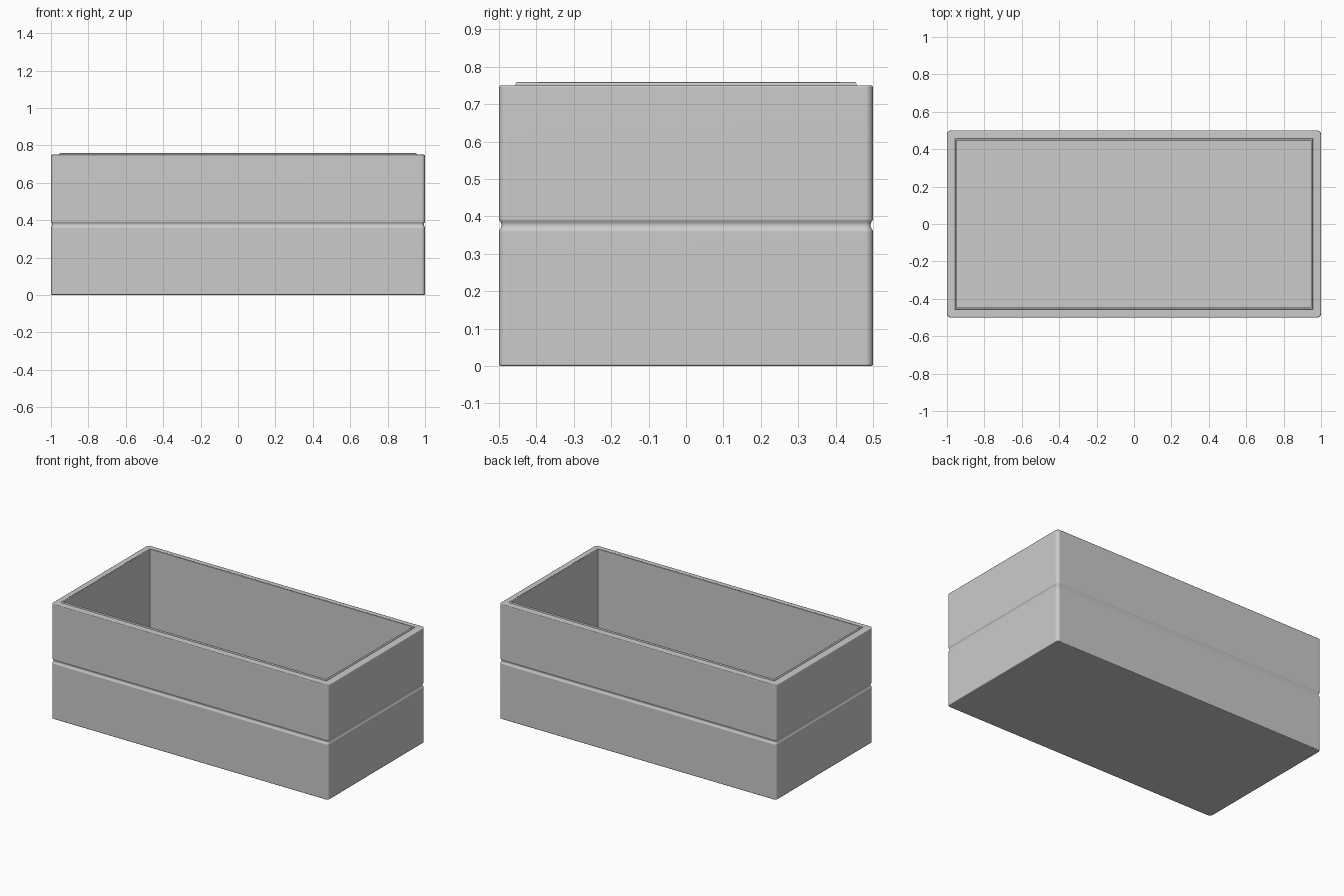
import bpy, bmesh, math

if "Cube" in bpy.data.objects:
    bpy.data.objects.remove(bpy.data.objects["Cube"])


def rect_ring(bm, hx, hy, z, r, seg=5):
    """Ring of vertices forming a rounded rectangle."""
    ring = []
    for i, (sx, sy) in enumerate([(1, 1), (-1, 1), (-1, -1), (1, -1)]):
        for k in range(seg + 1):
            a = math.pi / 2 * (i + k / seg)
            ring.append(bm.verts.new((sx * (hx - r) + r * math.cos(a),
                                      sy * (hy - r) + r * math.sin(a), z)))
    return ring


def sweep_box(name, profile, radius):
    """Closed tub: profile of (inset, z) from outer base to inner floor."""
    bm = bmesh.new()
    rings = [rect_ring(bm, 1 - d, 0.5 - d, z, max(radius - d, 0.0005))
             for d, z in profile]
    for a, b in zip(rings, rings[1:]):
        n = len(a)
        for i in range(n):
            j = (i + 1) % n
            bm.faces.new((a[i], a[j], b[j], b[i]))
    bm.faces.new(rings[0][::-1])
    bm.faces.new(rings[-1])
    bmesh.ops.recalc_face_normals(bm, faces=bm.faces)
    me = bpy.data.meshes.new(name)
    bm.to_mesh(me)
    bm.free()
    ob = bpy.data.objects.new(name, me)
    bpy.context.collection.objects.link(ob)
    bpy.context.view_layer.objects.active = ob
    ob.select_set(True)
    bpy.ops.object.shade_smooth_by_angle(angle=math.radians(50))
    # Keep the large faces evenly shaded beside the small bevels
    mod = ob.modifiers.new("even_shading", 'WEIGHTED_NORMAL')
    mod.keep_sharp = True
    return ob


# Soft shallow groove round the middle
groove = [(0, 0.359), (0.001, 0.363), (0.004, 0.367), (0.006, 0.372), (0.0065, 0.376),
          (0.006, 0.380), (0.004, 0.385), (0.001, 0.389), (0, 0.393)]
# Outer wall, flat rim, thin raised lip, inner wall and floor
box = sweep_box("planter_box",
                [(0.005, 0), (0.0015, 0.0015), (0, 0.005)] + groove +
                [(0, 0.745), (0.0015, 0.7485), (0.005, 0.75), (0.044, 0.75),
                 (0.044, 0.754), (0.0455, 0.757), (0.049, 0.7585), (0.0525, 0.757),
                 (0.054, 0.754), (0.054, 0.19)],
                0.02)

# Mid-grey finish
grey = bpy.data.materials.new("grey_finish")
grey.diffuse_color = (0.55, 0.55, 0.55, 1)
grey.use_nodes = True
grey.node_tree.nodes["Principled BSDF"].inputs["Base Color"].default_value = grey.diffuse_color
box.data.materials.append(grey)
